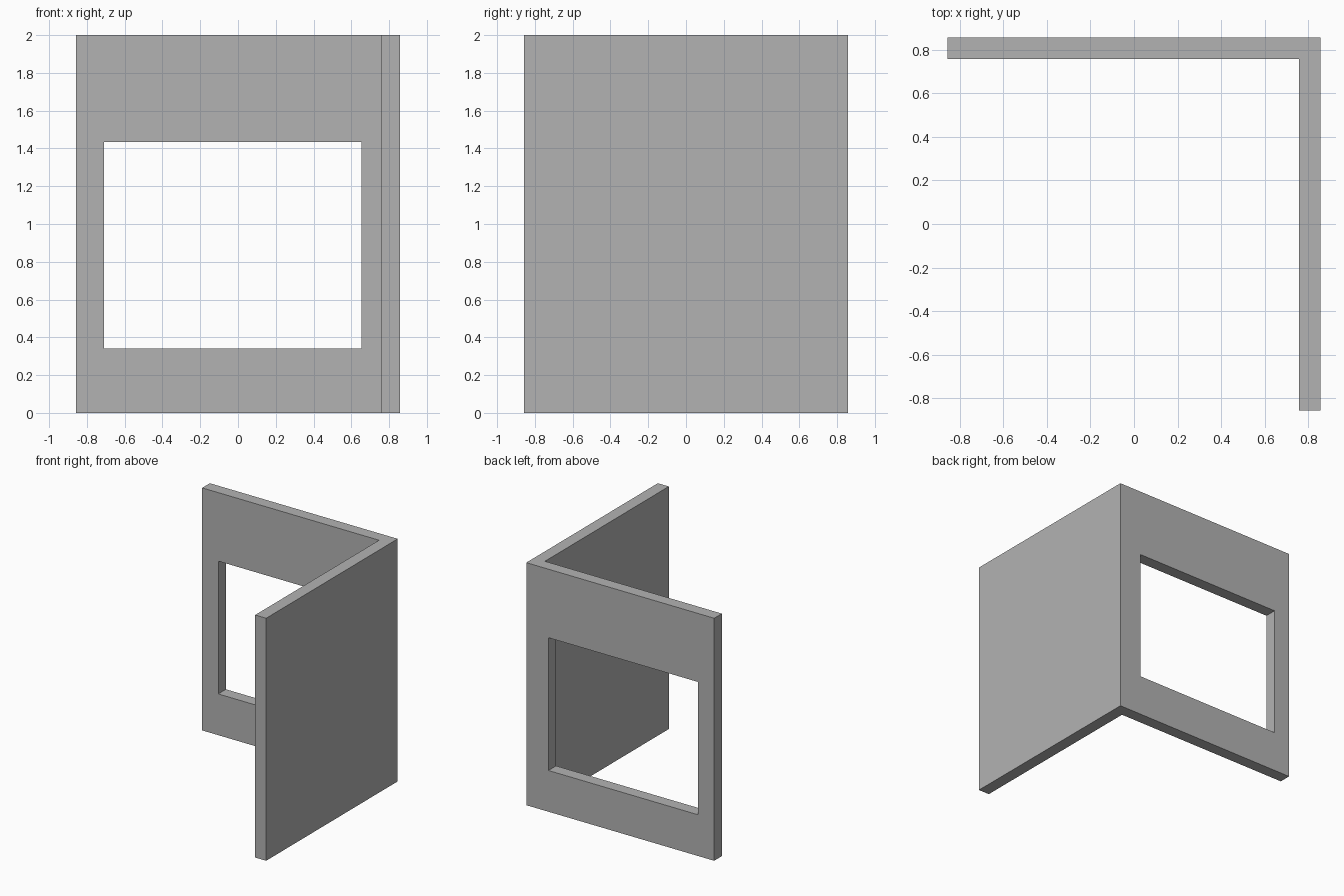
import bpy
import bmesh

if "Cube" in bpy.data.objects:
    bpy.data.objects.remove(bpy.data.objects["Cube"], do_unlink=True)

HALF, THICK, HEIGHT = 0.857, 0.1, 2.0
INNER = HALF - THICK

grey = bpy.data.materials.new("plain grey")
grey.use_nodes = True
grey.diffuse_color = (0.45, 0.45, 0.45, 1)
grey.node_tree.nodes["Principled BSDF"].inputs["Base Color"].default_value = (0.45, 0.45, 0.45, 1)


def prism(name, outline, bottom, top):
    """Extrude a plan outline upward into a closed solid."""
    bm = bmesh.new()
    base = bm.faces.new([bm.verts.new((x, y, bottom)) for x, y in outline])
    ext = bmesh.ops.extrude_face_region(bm, geom=[base])
    verts = [v for v in ext["geom"] if isinstance(v, bmesh.types.BMVert)]
    bmesh.ops.translate(bm, verts=verts, vec=(0, 0, top - bottom))
    bmesh.ops.recalc_face_normals(bm, faces=bm.faces)
    mesh = bpy.data.meshes.new(name)
    bm.to_mesh(mesh)
    bm.free()
    mesh.materials.append(grey)
    obj = bpy.data.objects.new(name, mesh)
    bpy.context.collection.objects.link(obj)
    return obj


# Two walls meeting in a corner
walls = prism("corner_walls", [
    (-HALF, HALF), (-HALF, INNER), (INNER, INNER),
    (INNER, -HALF), (HALF, -HALF), (HALF, HALF)], 0, HEIGHT)

# Window opening through the back wall
left, right = -0.71, 0.655
cutter = prism("window_cutter", [
    (left, INNER - THICK), (right, INNER - THICK),
    (right, HALF + THICK), (left, HALF + THICK)], 0.34, 1.435)
cutter.hide_render = True

cut = walls.modifiers.new("window_opening", "BOOLEAN")
cut.operation = "DIFFERENCE"
cut.solver = "EXACT"
cut.object = cutter

# Apply the cut and discard the cutter
bpy.context.view_layer.objects.active = walls
bpy.ops.object.modifier_apply(modifier=cut.name)
bpy.data.objects.remove(cutter, do_unlink=True)
